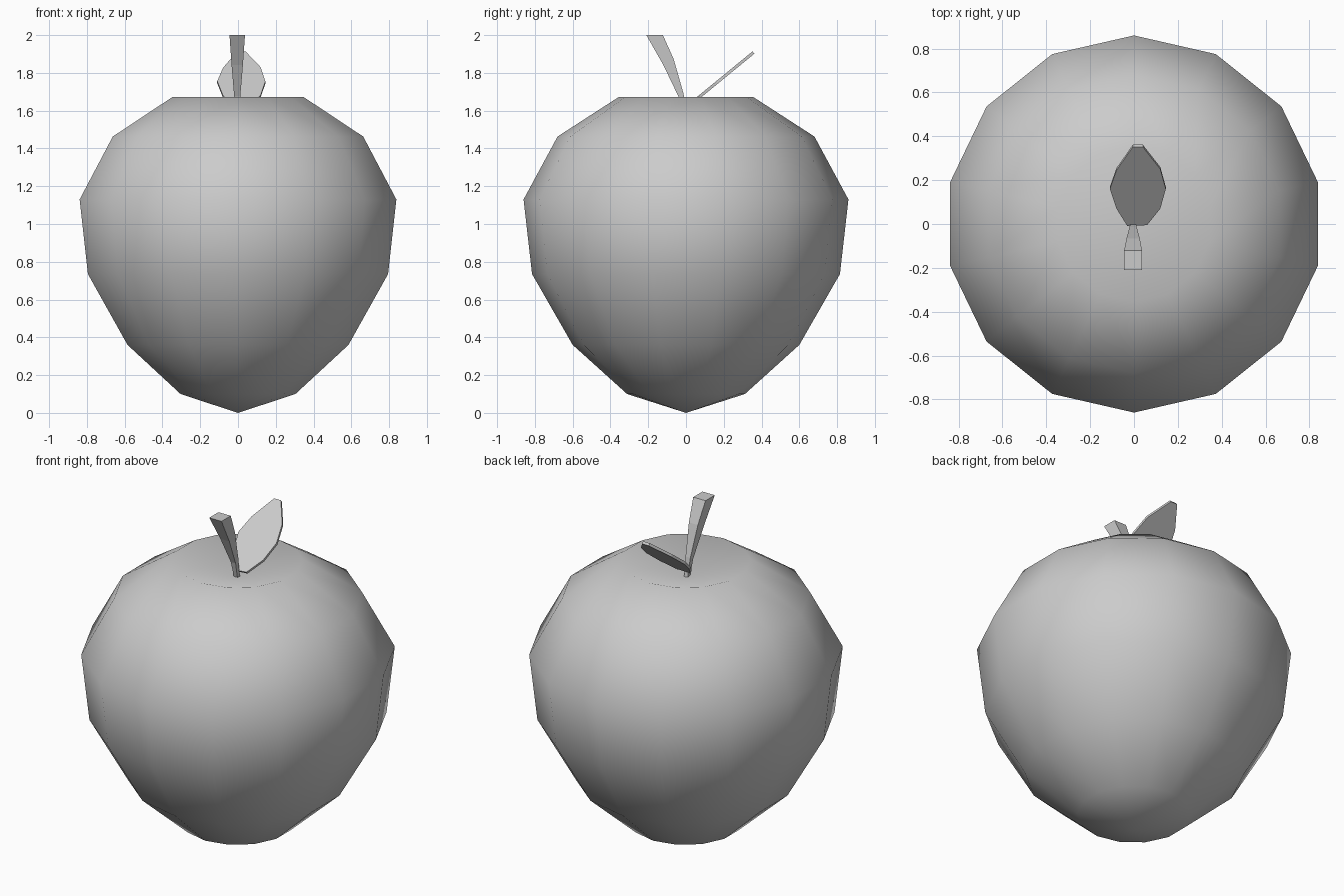
import bpy, bmesh, math

if "Cube" in bpy.data.objects:
    bpy.data.objects.remove(bpy.data.objects["Cube"])


def finish(name, bm, angle=None):
    bmesh.ops.recalc_face_normals(bm, faces=bm.faces[:])
    me = bpy.data.meshes.new(name)
    bm.to_mesh(me)
    bm.free()
    ob = bpy.data.objects.new(name, me)
    bpy.context.collection.objects.link(ob)
    if angle:
        bpy.ops.object.select_all(action='DESELECT')
        ob.select_set(True)
        bpy.context.view_layer.objects.active = ob
        bpy.ops.object.shade_smooth_by_angle(angle=math.radians(angle))
    return ob


def bridge(bm, a, b):
    for i in range(len(a)):
        j = (i + 1) % len(a)
        bm.faces.new((a[i], a[j], b[j], b[i]))


# Fruit body: 14-sided lathe with a dimple at the top
SIDES = 14
profile = [(0.312, 0.10), (0.60, 0.36), (0.815, 0.735),
           (0.86, 1.13), (0.68, 1.463), (0.355, 1.673)]
bm = bmesh.new()
rings = []
for r, z in profile:
    rings.append([bm.verts.new((r * math.sin(2 * math.pi * i / SIDES),
                                r * math.cos(2 * math.pi * i / SIDES), z))
                  for i in range(SIDES)])
for a, b in zip(rings, rings[1:]):
    bridge(bm, a, b)
for ring, z in ((rings[0], 0.0), (rings[-1], 1.575)):
    pole = bm.verts.new((0, 0, z))
    for i in range(SIDES):
        bm.faces.new((ring[i], ring[(i + 1) % SIDES], pole))
finish("fruit_body", bm, 80)

# Stem: square section widening and bending forward
# (front y, front z, back y, back z, half width)
sections = [(-0.012, 1.56, 0.010, 1.56, 0.011),
            (-0.040, 1.675, -0.013, 1.69, 0.016),
            (-0.120, 1.842, -0.065, 1.872, 0.030),
            (-0.210, 2.0, -0.122, 2.0, 0.041)]
bm = bmesh.new()
loops = []
for y0, z0, y1, z1, w in sections:
    c = -0.004
    loops.append([bm.verts.new(p) for p in
                  ((c - w, y0, z0), (c + w, y0, z0), (c + w, y1, z1), (c - w, y1, z1))])
for a, b in zip(loops, loops[1:]):
    bridge(bm, a, b)
bm.faces.new(loops[0])
bm.faces.new(loops[-1])
finish("stem", bm)

# Leaf: thin sloping blade
outline = [(-0.005, 0.352), (0.04, 0.352), (0.12, 0.25), (0.145, 0.16),
           (0.12, 0.07), (0.06, -0.005), (-0.03, -0.01), (-0.08, 0.07),
           (-0.11, 0.16), (-0.08, 0.245)]
bm = bmesh.new()
top = [bm.verts.new((x, y, 1.625 + 0.82 * y)) for x, y in outline]
low = [bm.verts.new((x, y + 0.010, 1.613 + 0.82 * y)) for x, y in outline]
bridge(bm, top, low)
bm.faces.new(top)
bm.faces.new(low)
finish("leaf", bm)
